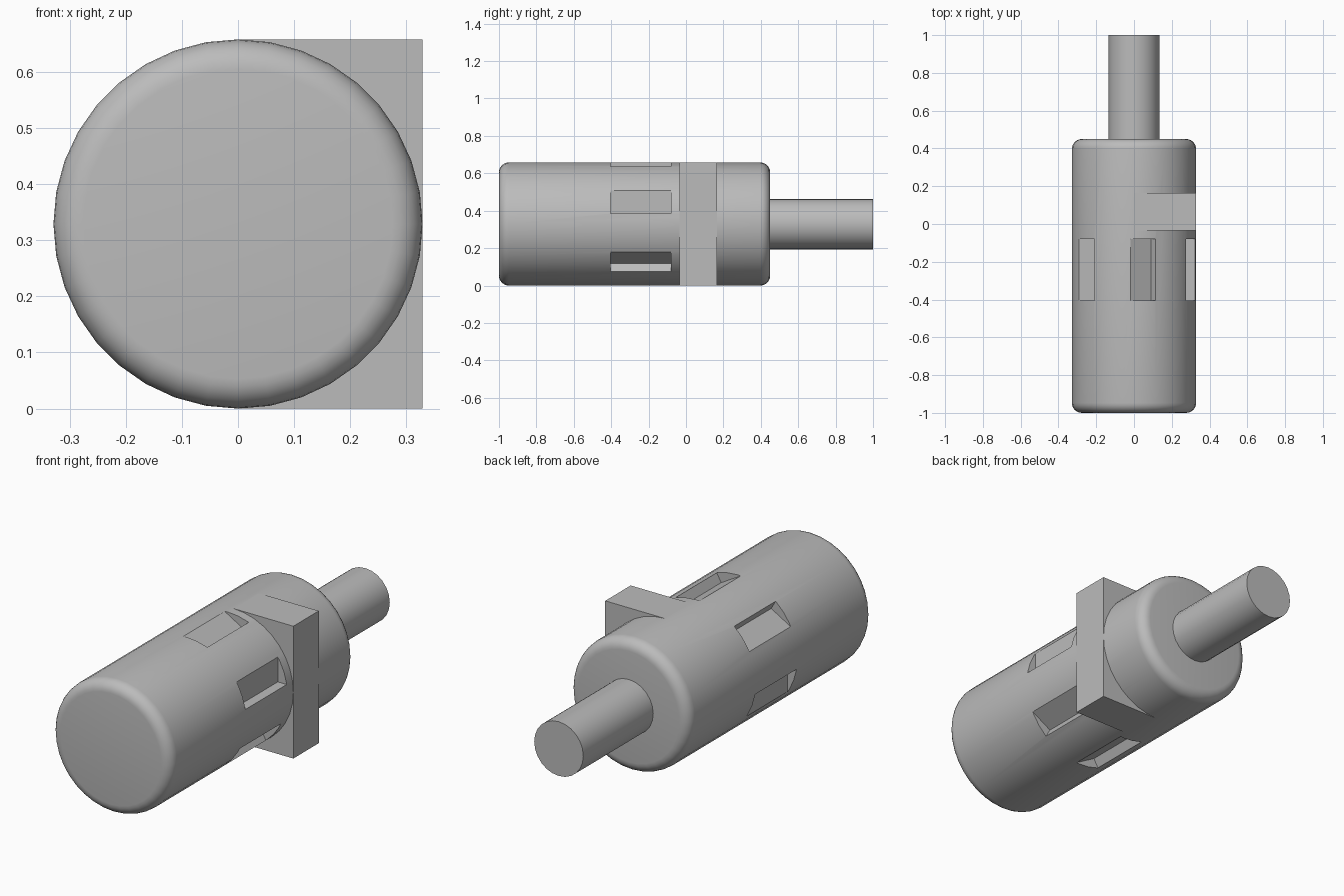
import bpy, bmesh, math
from mathutils import Matrix, Vector

cube = bpy.data.objects.get("Cube")
if cube:
    bpy.data.objects.remove(cube)

R = 0.329            # housing radius, also the axis height
FILLET = 0.053
WINDOWS = 6

grey = bpy.data.materials.new("plain grey")
grey.use_nodes = True
grey.diffuse_color = (0.5, 0.5, 0.5, 1)
grey.node_tree.nodes["Principled BSDF"].inputs["Base Color"].default_value = grey.diffuse_color


def make_object(name, bm):
    bmesh.ops.recalc_face_normals(bm, faces=bm.faces)
    mesh = bpy.data.meshes.new(name)
    bm.to_mesh(mesh)
    bm.free()
    mesh.materials.append(grey)
    obj = bpy.data.objects.new(name, mesh)
    bpy.context.collection.objects.link(obj)
    return obj


def add_box(bm, low, high, matrix=Matrix()):
    low, high = Vector(low), Vector(high)
    place = Matrix.Translation((low + high) / 2) @ Matrix.Diagonal((*(high - low), 1))
    bmesh.ops.create_cube(bm, size=1, matrix=matrix @ place)


def lathe(name, profile, steps):
    """Revolve (radius, y) points about the lengthwise axis."""
    bm = bmesh.new()
    verts = [bm.verts.new((0, y, r)) for r, y in profile]
    edges = [bm.edges.new(pair) for pair in zip(verts, verts[1:])]
    bmesh.ops.spin(bm, geom=verts + edges, cent=(0, 0, 0), axis=(0, 1, 0),
                   angle=math.tau, steps=steps)
    bmesh.ops.remove_doubles(bm, verts=bm.verts, dist=1e-5)
    # Close both ends with flat caps
    bmesh.ops.holes_fill(bm, edges=[e for e in bm.edges if e.is_boundary])
    bmesh.ops.translate(bm, verts=bm.verts, vec=(0, 0, R))
    return make_object(name, bm)


def smooth(obj):
    bpy.ops.object.select_all(action="DESELECT")
    obj.select_set(True)
    bpy.context.view_layer.objects.active = obj
    bpy.ops.object.shade_smooth_by_angle(angle=math.radians(25))


# Housing: cylinder with rounded rims
arc = [i * math.pi / 12 for i in range(7)]
front_rim = [(R - FILLET + FILLET * math.sin(a), -1 + FILLET - FILLET * math.cos(a)) for a in arc]
back_rim = [(R - FILLET + FILLET * math.cos(a), 0.45 - FILLET + FILLET * math.sin(a)) for a in arc]
housing = lathe("housing", front_rim + back_rim, 36)

# Ring of corner notches cut into the housing
bm = bmesh.new()
for i in range(WINDOWS):
    turn = Matrix.Translation((0, 0, R)) @ Matrix.Rotation(i * math.tau / WINDOWS, 4, "Y")
    add_box(bm, (0.275, -0.405, 0.055), (0.4, -0.08, 0.22), turn)
cutter = make_object("notch_cutter", bm)
cutter.hide_render = True
cut = housing.modifiers.new("notches", "BOOLEAN")
cut.operation, cut.solver, cut.object = "DIFFERENCE", "EXACT", cutter
bpy.context.view_layer.objects.active = housing
bpy.ops.object.modifier_apply(modifier=cut.name)
bpy.data.objects.remove(cutter)
smooth(housing)

# Shaft
smooth(lathe("shaft", [(0.135, 0.43), (0.135, 1)], 24))

# Square mounting plate on the left side
bm = bmesh.new()
add_box(bm, (0, -0.035, 0), (R, 0.165, 2 * R))
make_object("mounting_plate", bm)
